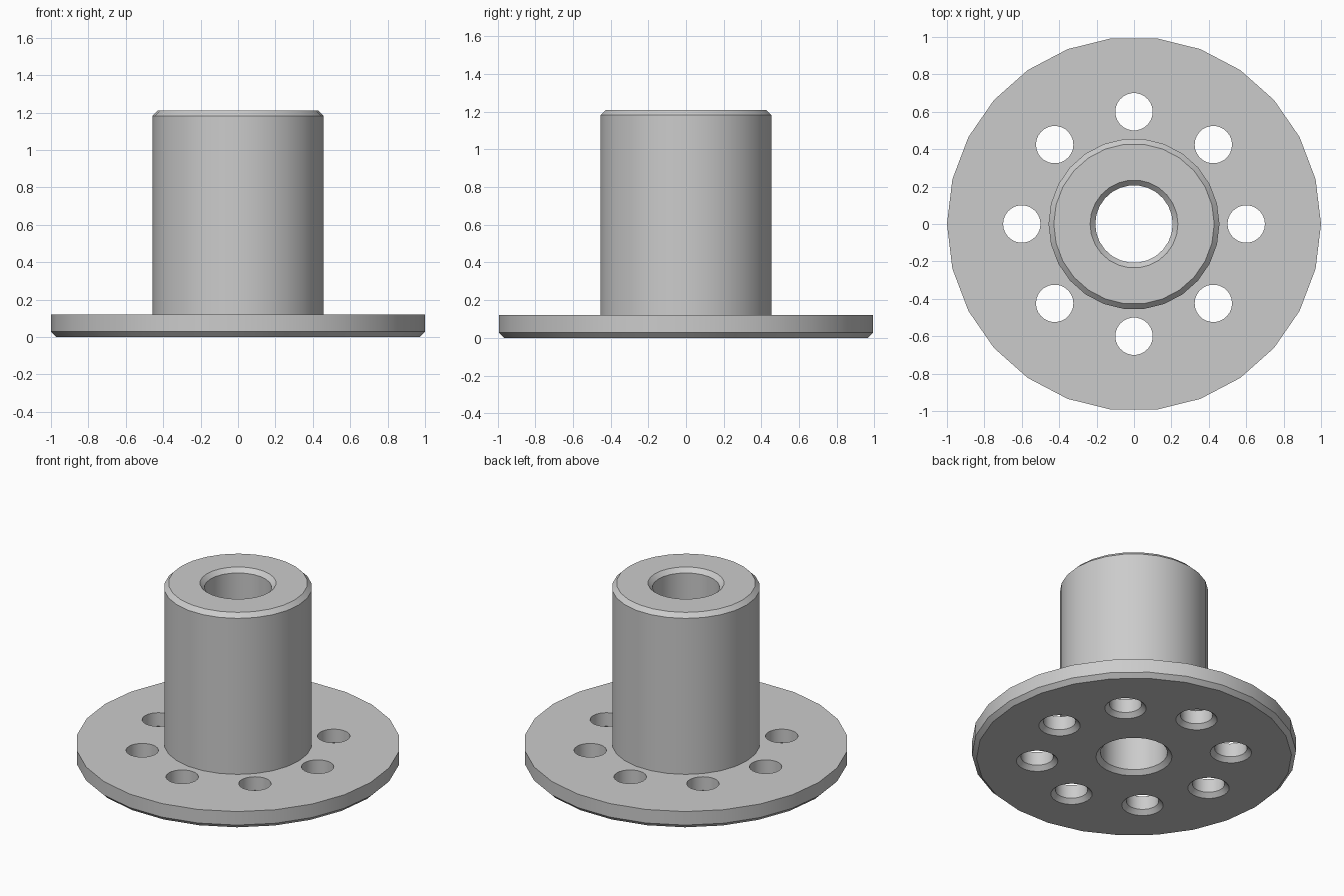
import bpy
import bmesh
import math
from mathutils import Matrix

cube = bpy.data.objects.get("Cube")
if cube:
    bpy.data.objects.remove(cube, do_unlink=True)

SIDES = 26
CHAMFER = 0.028
BORE_R, HUB_R, FLANGE_R = 0.207, 0.457, 1.0
FLANGE_H, HEIGHT = 0.12, 1.21
HOLES, HOLE_R, CIRCLE_R = 8, 0.1, 0.6

metal = bpy.data.materials.new("light_grey_metal")
metal.use_nodes = True
GREY = (0.6, 0.6, 0.6, 1)
metal.diffuse_color = GREY
metal.node_tree.nodes["Principled BSDF"].inputs["Base Color"].default_value = GREY


def lathe(bm, profile, centre=(0, 0)):
    """Revolve a closed (radius, z) loop; radius 0 becomes a single pole."""
    rings = []
    for r, z in profile:
        count = SIDES if r else 1
        ring = [bm.verts.new((centre[0] + r * math.cos(math.tau * i / SIDES),
                              centre[1] + r * math.sin(math.tau * i / SIDES), z))
                for i in range(count)]
        rings.append(ring)
    for a, b in zip(rings, rings[1:] + rings[:1]):
        if len(a) == len(b) == 1:
            continue
        for i in range(SIDES):
            j = (i + 1) % SIDES
            corners = [a[i % len(a)], a[j % len(a)], b[j % len(b)], b[i % len(b)]]
            bm.faces.new(list(dict.fromkeys(corners)))


def make_object(name, bm):
    bmesh.ops.recalc_face_normals(bm, faces=bm.faces)
    mesh = bpy.data.meshes.new(name)
    bm.to_mesh(mesh)
    bm.free()
    mesh.materials.append(metal)
    obj = bpy.data.objects.new(name, mesh)
    bpy.context.collection.objects.link(obj)
    return obj


# Flange, hub and chamfered through bore as one turned section
c = CHAMFER
bm = bmesh.new()
lathe(bm, [
    (BORE_R + c, 0), (FLANGE_R - c, 0), (FLANGE_R, c), (FLANGE_R, FLANGE_H),
    (HUB_R, FLANGE_H), (HUB_R, HEIGHT - c), (HUB_R - c, HEIGHT),
    (BORE_R + c, HEIGHT), (BORE_R, HEIGHT - c), (BORE_R, c),
])
body = make_object("flanged_hub", bm)

# Bolt hole cutters, countersunk on the underside
bm = bmesh.new()
for k in range(HOLES):
    spot = Matrix.Rotation(math.tau * k / HOLES, 2) @ Matrix.Identity(2).row[0] * CIRCLE_R
    lathe(bm, [(0, -c), (HOLE_R + 2 * c, -c), (HOLE_R, c),
               (HOLE_R, FLANGE_H + 0.1), (0, FLANGE_H + 0.1)], spot)
cutter = make_object("bolt_hole_cutter", bm)

# Drill the holes, then drop the cutter
drill = body.modifiers.new("bolt_holes", "BOOLEAN")
drill.operation = "DIFFERENCE"
drill.solver = "EXACT"
drill.object = cutter
bpy.ops.object.select_all(action="DESELECT")
body.select_set(True)
bpy.context.view_layer.objects.active = body
bpy.ops.object.modifier_apply(modifier=drill.name)
bpy.data.objects.remove(cutter, do_unlink=True)

# Smooth round walls with crisp chamfers
bpy.ops.object.shade_smooth_by_angle(angle=math.radians(30))
